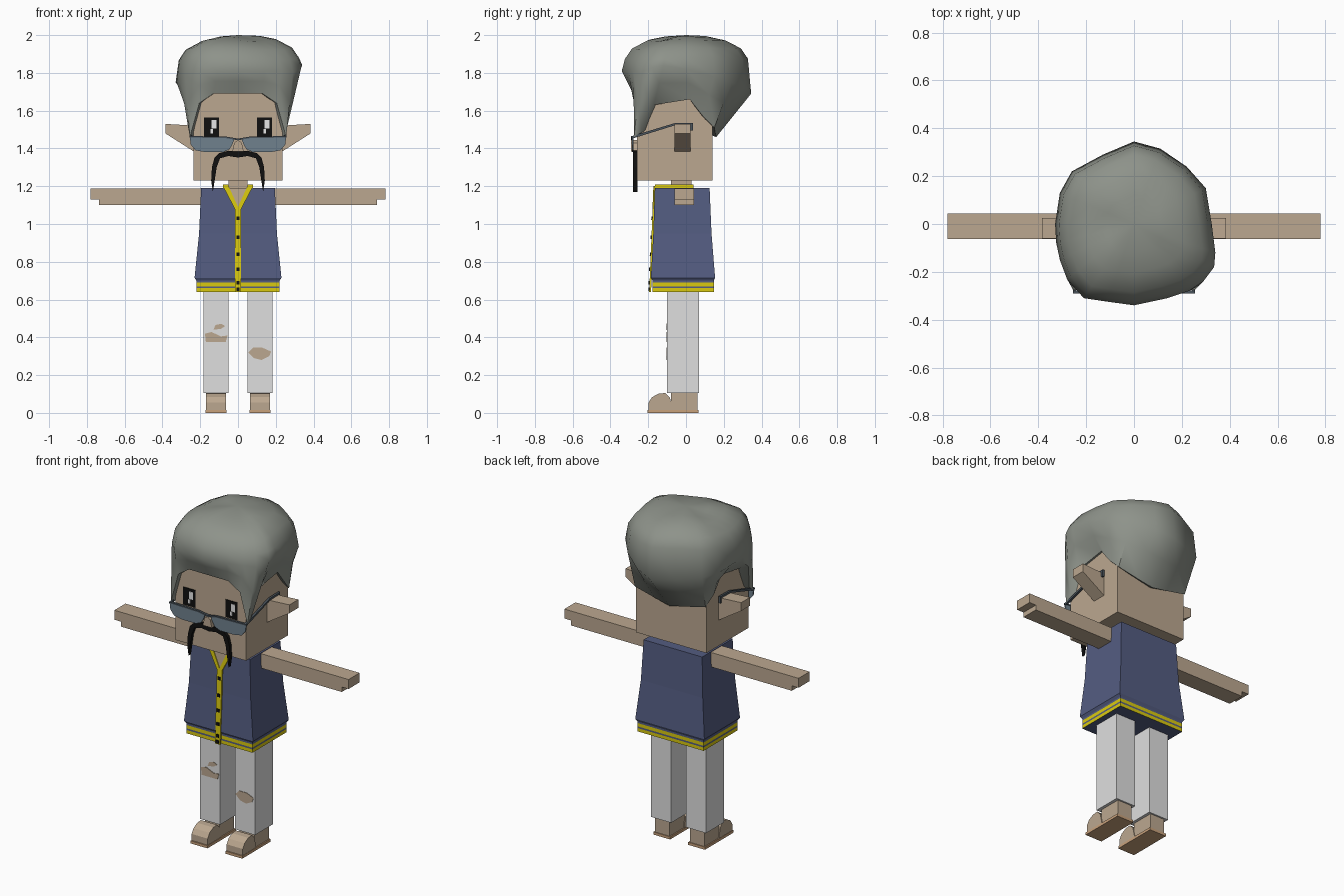
import bpy, bmesh, math
from mathutils import Vector

cube = bpy.data.objects.get("Cube")
if cube:
    bpy.data.objects.remove(cube, do_unlink=True)


def material(name, r, g, b):
    m = bpy.data.materials.new(name)
    m.use_nodes = True
    m.diffuse_color = (r, g, b, 1)
    bsdf = m.node_tree.nodes["Principled BSDF"]
    bsdf.inputs["Base Color"].default_value = (r, g, b, 1)
    bsdf.inputs["Roughness"].default_value = 0.9
    return m


skin = material("skin", .5, .39, .28)
grey_hair = material("grey hair", .27, .29, .255)
navy = material("navy cloth", .088, .108, .22)
yellow = material("yellow trim", .7, .59, .005)
black = material("black", .005, .005, .005)
white = material("white", .85, .85, .85)
denim = material("pale denim", .74, .74, .74)
glass = material("blue grey glass", .16, .22, .27)
frame = material("dark frame", .07, .09, .11)
leather = material("tan sole", .58, .36, .2)


def finish(name, bm, *mats):
    bmesh.ops.recalc_face_normals(bm, faces=bm.faces)
    mesh = bpy.data.meshes.new(name)
    bm.to_mesh(mesh)
    bm.free()
    for m in mats:
        mesh.materials.append(m)
    ob = bpy.data.objects.new(name, mesh)
    bpy.context.collection.objects.link(ob)
    return ob


def bridge(bm, lower, upper):
    n = len(lower)
    for i in range(n):
        j = (i + 1) % n
        bm.faces.new((lower[i], lower[j], upper[j], upper[i]))


def prism(name, pts, a, b, mat, axis="y", side=1, slope=0):
    """Extrude an outline: (x, z) along y, or (y, z) along x."""
    bm = bmesh.new()
    rings = []
    for d in (a, b):
        if axis == "y":
            ring = [(side * u, d + slope * (v - 1.19), v) for u, v in pts]
        else:
            ring = [(side * d, u, v) for u, v in pts]
        rings.append([bm.verts.new(p) for p in ring])
    bridge(bm, *rings)
    for r in rings:
        bm.faces.new(r)
    return finish(name, bm, mat)


def box(name, x, y, z, mat):
    pts = [(x[0], z[0]), (x[1], z[0]), (x[1], z[1]), (x[0], z[1])]
    return prism(name, pts, y[0], y[1], mat)


def loft(name, levels, *mats):
    """Stack rectangles given as (z, half width, front, back)."""
    bm = bmesh.new()
    rings = [[bm.verts.new(p) for p in ((-w, f, z), (w, f, z), (w, b, z), (-w, b, z))]
             for z, w, f, b in levels]
    for r, s in zip(rings, rings[1:]):
        bridge(bm, r, s)
    bm.faces.new(rings[0])
    bm.faces.new(rings[-1])
    return finish(name, bm, *mats)


# Head, neck and nose
box("head", (-.235, .235), (-.26, .14), (1.23, 1.78), skin)
box("neck", (-.05, .05), (-.08, .03), (1.15, 1.24), skin)
prism("nose", [(-.03, 1.385), (.03, 1.385), (.02, 1.43), (0, 1.445), (-.02, 1.43)],
      -.292, -.255, skin)

# Vest with a striped hem
loft("vest", [(.7, .22, -.177, .147), (.715, .23, -.186, .154),
              (.95, .206, -.173, .135), (1.19, .195, -.165, .125)], navy)
hem = loft("hem", [(z, .22, -.177, .147) for z in (.64, .66, .67, .69, .7)], navy, yellow)
for p in hem.data.polygons:
    z = p.center.z
    p.material_index = int(abs(p.normal.z) < .5 and (z < .66 or .67 < z < .69))

# Open collar, button band and buttons, following the sloping chest
tilt = .0417
prism("chest_opening", [(0, 1.07), (.055, 1.19), (-.055, 1.19)], -.169, -.164, skin, slope=tilt)
prism("button_band", [(-.017, .64), (.017, .64), (.017, 1.08), (-.017, 1.08)],
      -.172, -.162, yellow, slope=tilt)
for s in (1, -1):
    prism("lapel_trim", [(0, 1.06), (.017, 1.08), (.08, 1.2), (.05, 1.2), (0, 1.09)],
          -.173, -.162, yellow, side=s, slope=tilt)
    box("collar_side", (s * .05, s * .08), (-.165, .04), (1.185, 1.21), yellow)
box("collar_back", (-.08, .08), (.02, .04), (1.185, 1.21), yellow)
for z in (1.03, .93, .84, .76, .69, .655):
    prism("button", [(-.009, z - .009), (.009, z - .009), (.009, z + .009), (-.009, z + .009)],
          -.177, -.17, black, slope=tilt)

# Paired parts
for s in (1, -1):
    prism("arm", [(.15, 1.1), (.735, 1.1), (.735, 1.13), (.78, 1.13), (.78, 1.187), (.15, 1.187)],
          -.062, .043, skin, side=s)
    prism("ear", [(.22, 1.375), (.385, 1.48), (.385, 1.53), (.22, 1.52)], -.06, .025, skin, side=s)
    box("trouser_leg", (s * .05, s * .183), (-.1, .07), (.105, .66), denim)

    # Foot with a rounded toe on a flat sole
    box("sole", (s * .06, s * .172), (-.205, .065), (0, .016), leather)
    box("heel", (s * .067, s * .165), (-.08, .06), (.016, .11), skin)
    prism("toe", [(-.07, .016), (-.198, .016), (-.198, .055), (-.18, .083),
                  (-.145, .102), (-.11, .105), (-.085, .08)], .063, .17, skin, "x", s)

    # Eye with two highlights on the same side of both pupils
    c = s * .14
    box("eye", (c - .04, c + .04), (-.264, -.258), (1.46, 1.565), black)
    box("eye_highlight", (c, c + .026), (-.267, -.262), (1.505, 1.55), white)
    box("eye_glint", (c - .005, c + .008), (-.267, -.262), (1.478, 1.502), white)

    # Half moon glasses
    prism("lens", [(.02, 1.447), (.06, 1.455), (.255, 1.46), (.25, 1.42), (.225, 1.39), (.17, 1.38),
                   (.08, 1.38), (.045, 1.395), (.028, 1.425)], -.287, -.279, glass, side=s)
    prism("lens_rim", [(0, 1.443), (.06, 1.454), (.256, 1.458), (.256, 1.466),
                       (.06, 1.462), (0, 1.452)], -.291, -.277, frame, side=s)
    prism("temple", [(-.285, 1.452), (-.06, 1.522), (.025, 1.524), (.025, 1.495), (.037, 1.495),
                     (.037, 1.536), (-.06, 1.534), (-.285, 1.466)], .243, .255, frame, "x", s)

    # Drooping moustache
    prism("moustache", [(0, 1.352), (.05, 1.36), (.095, 1.348), (.113, 1.3), (.122, 1.24),
                        (.133, 1.17), (.142, 1.23), (.138, 1.3), (.125, 1.35), (.1, 1.375),
                        (.05, 1.388), (0, 1.383)], -.28, -.258, black, side=s)

# Torn knees
prism("knee_tear", [(-.17, .375), (-.065, .375), (-.055, .41), (-.09, .405),
                    (-.14, .428), (-.175, .42)], -.103, -.098, skin)
prism("thigh_tear", [(-.13, .44), (-.09, .445), (-.068, .46), (-.09, .472), (-.12, .465)],
      -.103, -.098, skin)
prism("shin_tear", [(.055, .32), (.085, .29), (.125, .28), (.165, .3), (.175, .325),
                    (.13, .345), (.08, .345)], -.103, -.098, skin)

# Hair: widest outline (x, y, z) from the front round the left side, and the hairline under it
swell = [(0, -.34, 1.81), (.14, -.31, 1.81), (.23, -.28, 1.81), (.29, -.24, 1.8),
         (.335, -.18, 1.83), (.34, -.12, 1.84), (.325, 0, 1.82), (.3, .15, 1.78),
         (.22, .24, 1.75), (.11, .315, 1.72), (0, .345, 1.69), (-.13, .29, 1.7),
         (-.26, .22, 1.72), (-.31, .13, 1.73), (-.33, 0, 1.75), (-.325, -.08, 1.75),
         (-.31, -.15, 1.76), (-.28, -.23, 1.79), (-.21, -.31, 1.81), (-.11, -.325, 1.81)]
half = [(0, -.28, 1.69), (.13, -.28, 1.69), (.205, -.275, 1.64), (.255, -.275, 1.46),
        (.255, -.235, 1.49), (.25, -.17, 1.63), (.25, .02, 1.66), (.25, .09, 1.57),
        (.235, .15, 1.51), (.1, .155, 1.48), (0, .16, 1.46)]
hairline = half + [(-x, y, z) for x, y, z in half[-2:0:-1]]

bm = bmesh.new()
rings = []
for scale, z in ((.35, 1.988), (.6, 1.972), (.84, 1.93), (.95, 1.875)):
    rings.append([bm.verts.new((x * scale, y * scale, z + .008 * math.sin(5 * x + 9 * y)))
                  for x, y, _ in swell])
rings.append([bm.verts.new(p) for p in swell])
rings.append([bm.verts.new(Vector(p).lerp(Vector(q), .45)) for p, q in zip(swell, hairline)])
rings.append([bm.verts.new(q) for q in hairline])
rings.append([bm.verts.new((x * .85, y * .85, z + .01)) for x, y, z in hairline])
for r, s in zip(rings, rings[1:]):
    bridge(bm, r, s)
crown = bm.verts.new((0, 0, 2))
for i, v in enumerate(rings[0]):
    bm.faces.new((crown, v, rings[0][(i + 1) % len(swell)]))
hair = finish("hair", bm, grey_hair)
bpy.ops.object.select_all(action="DESELECT")
hair.select_set(True)
bpy.context.view_layer.objects.active = hair
bpy.ops.object.shade_smooth_by_angle(angle=math.radians(50))
